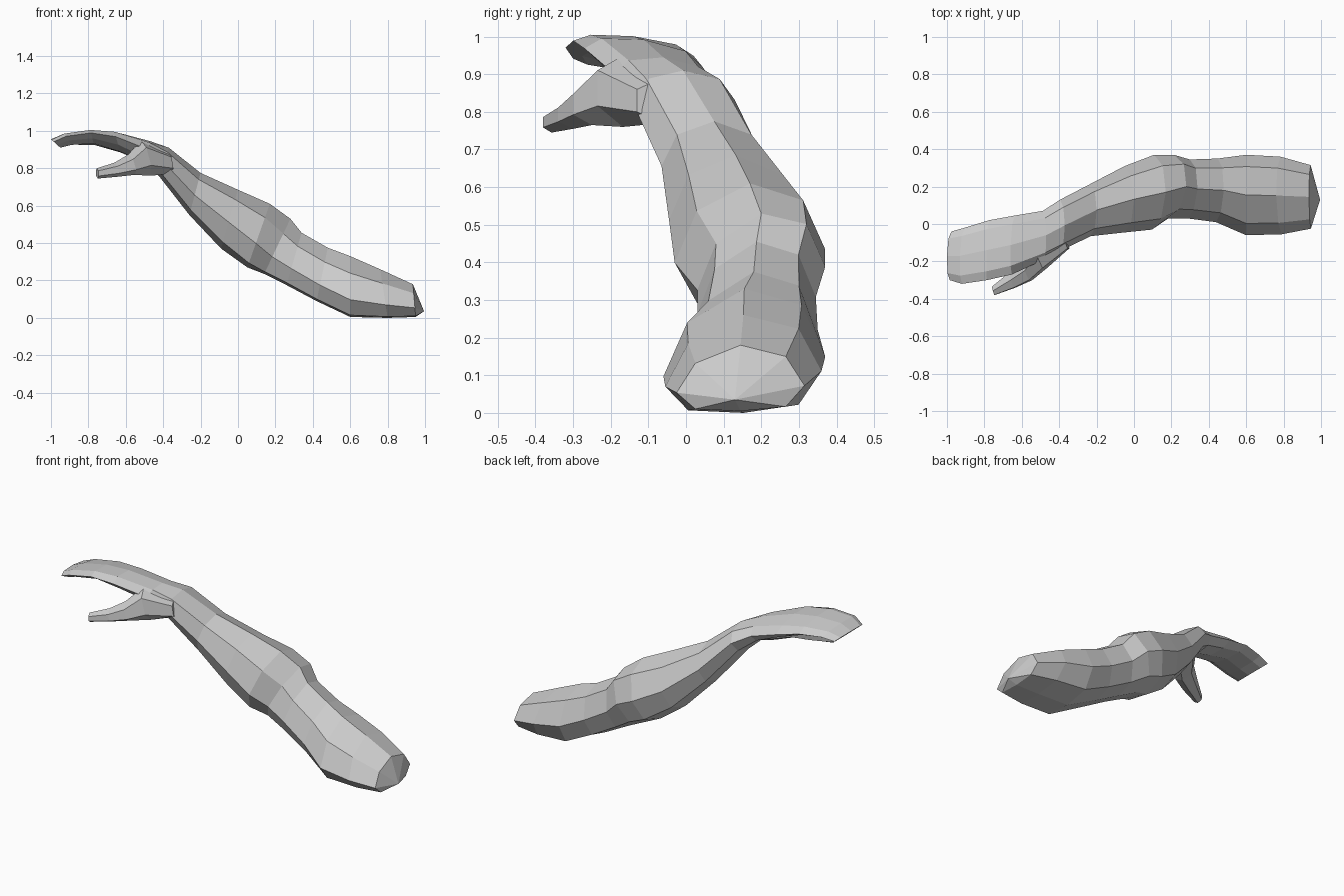
import bpy, bmesh
from math import cos, sin, tau


def loft(name, rings, sides, skew=0.0, bulge=(1.0, 1.0), apex=None):
    """Skin angular cross-sections. Each ring: top x,z, bottom x,z, y min, y max, lean.
    bulge > 1 lowers the widest part of the section, < 1 raises it."""
    bm = bmesh.new()
    loops = []
    for i, (xt, zt, xb, zb, y0, y1, lean) in enumerate(rings):
        power = bulge[0] + (bulge[1] - bulge[0]) * i / (len(rings) - 1)
        angles = [tau * k / sides + tau / 4 for k in range(sides)]
        hs = [sin(a) + lean * cos(a) for a in angles]
        ys = [cos(a) for a in angles]
        hmin, hmax, ymax = min(hs), max(hs), max(ys)
        loop = []
        for h, c in zip(hs, ys):
            t = max(0.0, (h - hmin) / (hmax - hmin)) ** power
            y = (y0 + y1) / 2 + (y1 - y0) / 2 * c / ymax
            x = xb + (xt - xb) * t + skew * (y - (y0 + y1) / 2)
            loop.append(bm.verts.new((x, y, zb + (zt - zb) * t)))
        loops.append(loop)
    for a, b in zip(loops, loops[1:]):
        for k in range(sides):
            j = (k + 1) % sides
            bm.faces.new((a[k], a[j], b[j], b[k]))
    start = bm.faces.new(loops[0])
    bm.faces.new(loops[-1])
    if apex:
        tip = bmesh.ops.poke(bm, faces=[start])["verts"][0]
        tip.co = apex
    bmesh.ops.recalc_face_normals(bm, faces=bm.faces)
    mesh = bpy.data.meshes.new(name)
    bm.to_mesh(mesh)
    bm.free()
    obj = bpy.data.objects.new(name, mesh)
    bpy.context.collection.objects.link(obj)
    return obj


# Upper arm, elbow, forearm, wrist and mitten-like hand
loft("arm_and_hand", [
    (0.935, 0.18, 0.95, 0.005, -0.025, 0.315, 0.1),
    (0.76, 0.26, 0.80, 0.00, -0.055, 0.36, 0.15),
    (0.60, 0.33, 0.60, 0.005, -0.06, 0.37, 0.15),
    (0.48, 0.375, 0.42, 0.09, 0.01, 0.35, 0.15),
    (0.34, 0.455, 0.26, 0.175, 0.03, 0.345, 0.15),
    (0.28, 0.53, 0.14, 0.235, 0.03, 0.37, 0.2),
    (0.17, 0.61, 0.05, 0.27, -0.03, 0.37, 0.1),
    (0.00, 0.685, -0.09, 0.37, -0.045, 0.31, 0.0),
    (-0.20, 0.775, -0.26, 0.55, -0.065, 0.215, 0.0),
    (-0.37, 0.91, -0.42, 0.755, -0.145, 0.13, 0.0),
    (-0.47, 0.945, -0.50, 0.83, -0.19, 0.07, -0.2),
    (-0.66, 0.995, -0.63, 0.885, -0.27, 0.045, -0.5),
    (-0.79, 1.005, -0.77, 0.925, -0.30, 0.02, -0.6),
    (-0.93, 0.985, -0.89, 0.925, -0.32, -0.02, -0.4),
    (-1.00, 0.955, -0.95, 0.91, -0.30, -0.04, -0.2),
], 8, bulge=(1.6, 0.7), apex=(0.995, 0.13, 0.035))

# Thumb, growing out of the wrist
loft("thumb", [
    (-0.38, 0.89, -0.36, 0.77, -0.13, 0.0, 0.0),
    (-0.52, 0.95, -0.47, 0.76, -0.235, -0.10, -0.1),
    (-0.585, 0.875, -0.55, 0.765, -0.30, -0.20, 0.0),
    (-0.66, 0.83, -0.64, 0.755, -0.34, -0.26, 0.0),
    (-0.755, 0.80, -0.75, 0.745, -0.38, -0.335, 0.0),
], 6, skew=-0.3)
